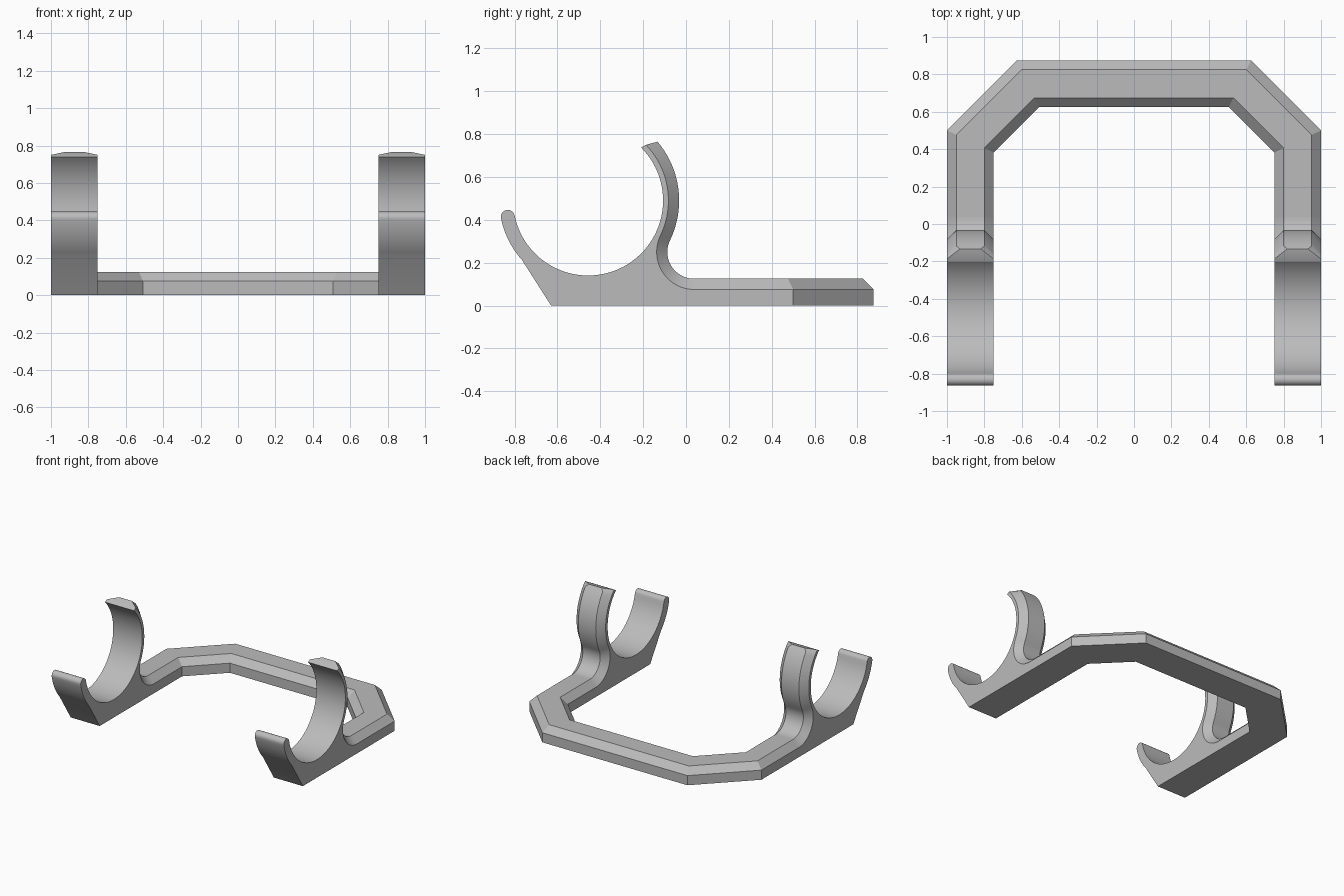
import bpy, bmesh
from math import sin, cos, asin, atan2, radians, degrees, sqrt

cube = bpy.data.objects.get("Cube")
if cube:
    bpy.data.objects.remove(cube)

grey = bpy.data.materials.new("plain grey")
grey.use_nodes = True
colour = (0.5, 0.5, 0.5, 1)
grey.diffuse_color = colour
grey.node_tree.nodes["Principled BSDF"].inputs["Base Color"].default_value = colour

# Shared dimensions
WIDTH, CHAMFER, TOP = 0.25, 0.05, 0.125
SHOULDER = TOP - CHAMFER
RING_Y, RING_Z = -0.457, 0.49           # centre of the cradle ring
R_IN, R_EDGE, R_BACK = 0.35, 0.375, 0.425
FILLET_Z = 0.25                          # centre of the fillet behind the ring
R_FILLET = FILLET_Z - TOP
REACH = R_BACK + R_FILLET
JOIN_Y = RING_Y + sqrt(REACH ** 2 - (RING_Z - FILLET_Z) ** 2)
BLEND = degrees(atan2(RING_Z - FILLET_Z, JOIN_Y - RING_Y))


def arc(cy, cz, r, start, end, steps):
    angles = [radians(start + (end - start) * i / steps) for i in range(steps + 1)]
    return [(cy + r * cos(a), cz + r * sin(a)) for a in angles]


def finish(name, bm):
    bmesh.ops.remove_doubles(bm, verts=bm.verts, dist=1e-5)
    bmesh.ops.recalc_face_normals(bm, faces=bm.faces)
    mesh = bpy.data.meshes.new(name)
    bm.to_mesh(mesh)
    bm.free()
    mesh.materials.append(grey)
    obj = bpy.data.objects.new(name, mesh)
    bpy.context.collection.objects.link(obj)
    bpy.ops.object.select_all(action='DESELECT')
    obj.select_set(True)
    bpy.context.view_layer.objects.active = obj
    bpy.ops.object.shade_smooth_by_angle(angle=radians(25))
    return obj


def back_curve(r_fillet, r_ring, tip_z):
    tip = degrees(asin((tip_z - RING_Z) / r_ring))
    return (arc(JOIN_Y, FILLET_Z, r_fillet, 270, 180 - BLEND, 20)
            + arc(RING_Y, RING_Z, r_ring, -BLEND, tip, 20)[1:])


# Cradles: side profile with a bevelled ridge along the back
edge = back_curve(R_FILLET + CHAMFER, R_EDGE, 0.75)
ridge = back_curve(R_FILLET, R_BACK, 0.765)
LIP = -168.5
R_LIP = 0.0325
lip_y, lip_z = arc(RING_Y, RING_Z, R_IN + R_LIP, LIP, LIP, 1)[0]
rest = (arc(RING_Y, RING_Z, R_IN, 45, LIP, 56)
        + arc(lip_y, lip_z, R_LIP, LIP + 180, LIP + 360, 12)[1:]
        + arc(RING_Y, RING_Z, R_IN + 2 * R_LIP, LIP, -138, 10)[1:]
        + [(-0.63, 0), (JOIN_Y, 0)])
profile = edge + rest

bm = bmesh.new()
mid = 1 - WIDTH / 2
sides = []
for s in (-1, 1):
    sides.append([bm.verts.new((mid + s * WIDTH / 2, y, z)) for y, z in profile])
    bm.faces.new(sides[-1])
ridges = []
for s in (-1, 1):
    half = [WIDTH / 2 - CHAMFER] * (len(ridge) - 1) + [0.055]
    ridges.append([bm.verts.new((mid + s * h, y, z)) for h, (y, z) in zip(half, ridge)])
n = len(edge)
a, b = sides
c, d = ridges
for i in range(n - 1, len(profile) - 1):
    bm.faces.new((a[i], a[i + 1], b[i + 1], b[i]))
for i in range(n - 1):
    for lo, hi in ((a, c), (c, d), (d, b)):
        bm.faces.new((lo[i], lo[i + 1], hi[i + 1], hi[i]))
bm.faces.new((a[n - 1], c[-1], d[-1], b[n - 1]))
cradle = finish("cradles", bm)
mirror = cradle.modifiers.new("other_side", 'MIRROR')
mirror.use_axis = (True, False, False)

# Frame: bevelled bar running round the back with mitred corners
section = [(0, 0), (0, SHOULDER), (CHAMFER, TOP), (WIDTH - CHAMFER, TOP),
           (WIDTH, SHOULDER), (WIDTH, 0)]
MITRE = 0.47
bm = bmesh.new()
stations = []
for s, order in ((1, (0, 1, 2)), (-1, (2, 1, 0))):
    for k in order:
        ring = []
        for inset, z in section:
            x, y = ((1 - inset, JOIN_Y),
                    (1 - inset, 0.5 - MITRE * inset),
                    (0.625 - MITRE * inset, 0.875 - inset))[k]
            ring.append(bm.verts.new((s * x, y, z)))
        stations.append(ring)
for p, q in zip(stations, stations[1:]):
    for i in range(len(section)):
        j = (i + 1) % len(section)
        bm.faces.new((p[i], p[j], q[j], q[i]))
finish("back_frame", bm)
